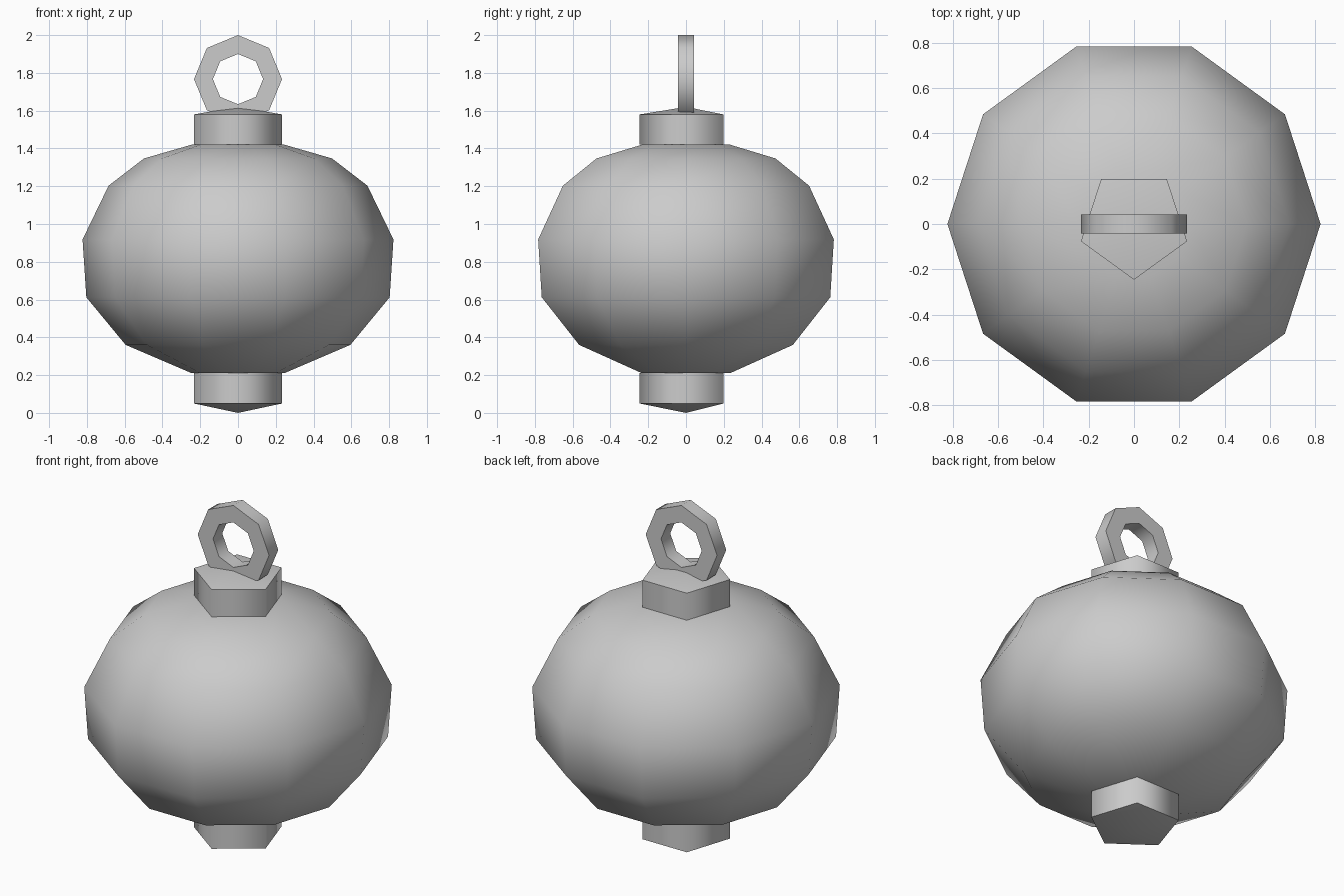
import bpy, bmesh, math

if "Cube" in bpy.data.objects:
    bpy.data.objects.remove(bpy.data.objects["Cube"])


def finish(name, bm, angle):
    bmesh.ops.recalc_face_normals(bm, faces=bm.faces)
    mesh = bpy.data.meshes.new(name)
    bm.to_mesh(mesh)
    bm.free()
    obj = bpy.data.objects.new(name, mesh)
    bpy.context.collection.objects.link(obj)
    bpy.ops.object.select_all(action='DESELECT')
    obj.select_set(True)
    bpy.context.view_layer.objects.active = obj
    bpy.ops.object.shade_smooth_by_angle(angle=math.radians(angle))
    return obj


def lathe(name, profile, sides, start, angle):
    """Stack polygon rings (radius, z); a zero radius makes a point, open ends get capped."""
    bm = bmesh.new()
    rings = []
    for r, z in profile:
        count = sides if r > 0 else 1
        rings.append([bm.verts.new((r * math.cos(start + i * math.tau / sides),
                                    r * math.sin(start + i * math.tau / sides), z))
                      for i in range(count)])
    for a, b in zip(rings, rings[1:]):
        for i in range(sides):
            quad = [a[i % len(a)], a[(i + 1) % len(a)], b[(i + 1) % len(b)], b[i % len(b)]]
            bm.faces.new(list(dict.fromkeys(quad)))
    for ring in (rings[0], rings[-1]):
        if len(ring) > 2:
            bm.faces.new(ring)
    return finish(name, bm, angle)


# Ten-sided rounded body
lathe("body", [(0.245, 0.21), (0.595, 0.36), (0.803, 0.612), (0.823, 0.918),
               (0.685, 1.203), (0.498, 1.347), (0.245, 1.42)], 10, 0, 80)

# Five-sided collars with shallow points, one corner facing the front
lathe("top_collar", [(0.246, 1.42), (0.246, 1.58), (0, 1.62)], 5, -math.pi / 2, 75)
lathe("bottom_collar", [(0, 0.0), (0.246, 0.05), (0.246, 0.21)], 5, -math.pi / 2, 75)

# Eight-sided hanging ring with a rectangular section
bm = bmesh.new()
section = [(0.233, -0.043), (0.233, 0.043), (0.133, 0.043), (0.133, -0.043)]
loops = []
for i in range(8):
    t = i * math.tau / 8
    loops.append([bm.verts.new((r * math.cos(t), y, 1.767 + r * math.sin(t))) for r, y in section])
for i in range(8):
    a, b = loops[i], loops[(i + 1) % 8]
    for j in range(4):
        k = (j + 1) % 4
        bm.faces.new((a[j], a[k], b[k], b[j]))
finish("hanging_ring", bm, 60)
